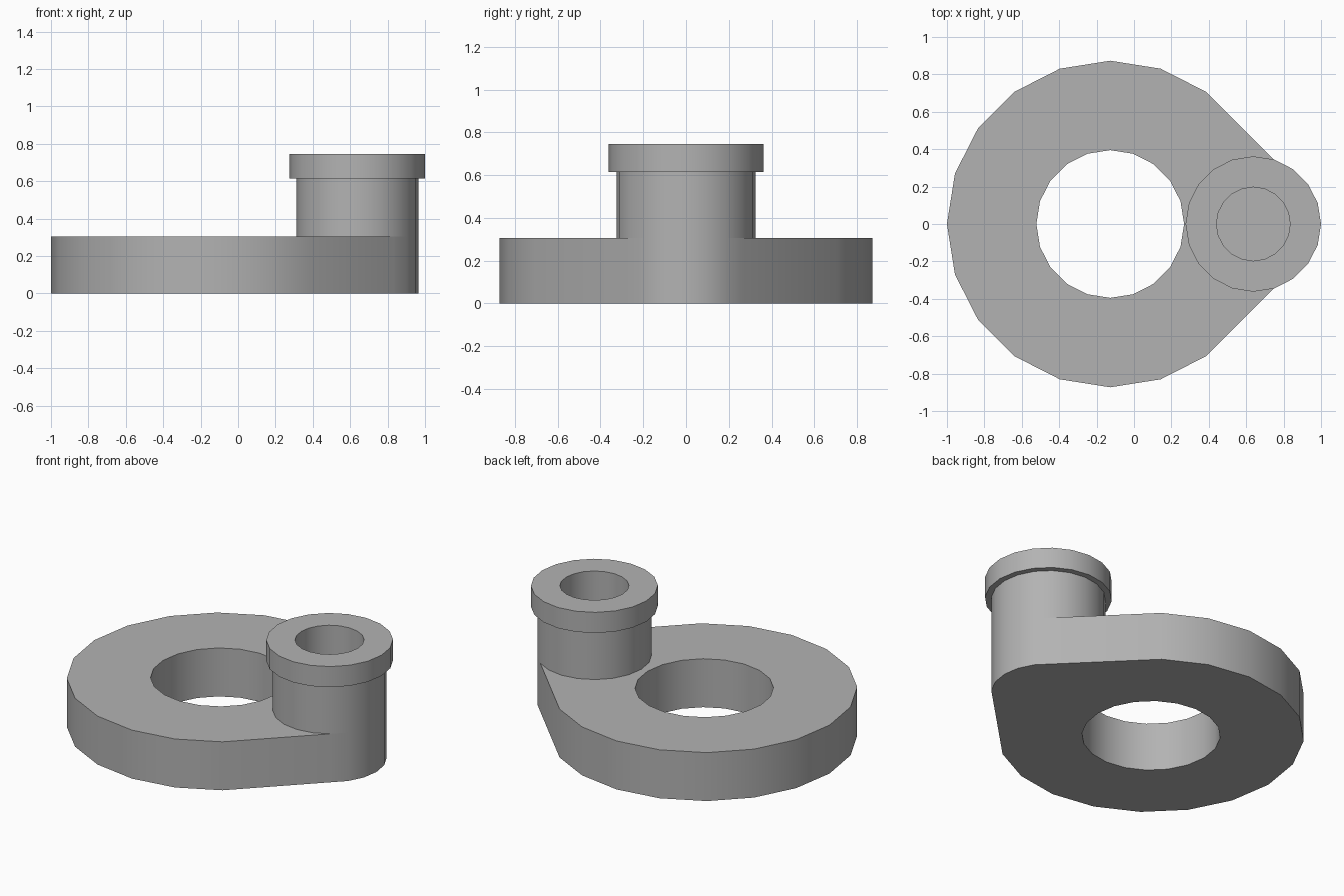
import bpy, bmesh
from math import cos, sin, tau, radians

cube = bpy.data.objects.get("Cube")
if cube:
    bpy.data.objects.remove(cube)

SIDES = 20
RING_X, RING_R, HOLE_R = -0.127, 0.873, 0.395
NECK_X, NECK_R, COLLAR_R, BORE_R = 0.638, 0.326, 0.362, 0.197
PLATE_Z, COLLAR_Z, TOP_Z = 0.305, 0.615, 0.745

grey = bpy.data.materials.new("plain grey")
grey.use_nodes = True
colour = (0.45, 0.45, 0.45, 1)
grey.diffuse_color = colour
grey.node_tree.nodes["Principled BSDF"].inputs["Base Color"].default_value = colour


def arc(x, r, first, last):
    """Corners of a regular polygon, from one corner number to another."""
    return [(x + r * cos(tau * i / SIDES), r * sin(tau * i / SIDES))
            for i in range(first, last + 1)]


def finish(bm, name):
    bmesh.ops.recalc_face_normals(bm, faces=bm.faces)
    mesh = bpy.data.meshes.new(name)
    bm.to_mesh(mesh)
    bm.free()
    mesh.materials.append(grey)
    obj = bpy.data.objects.new(name, mesh)
    bpy.context.collection.objects.link(obj)
    bpy.ops.object.select_all(action="DESELECT")
    obj.select_set(True)
    bpy.context.view_layer.objects.active = obj
    bpy.ops.object.shade_smooth_by_angle(angle=radians(30))


# Base plate: a ring whose outline runs straight out to the neck, with a through hole
bm = bmesh.new()
outline = arc(RING_X, RING_R, 3, SIDES - 3) + arc(NECK_X, NECK_R, -3, 3)
for loop in (outline, arc(RING_X, HOLE_R, 0, SIDES - 1)):
    verts = [bm.verts.new((x, y, 0)) for x, y in loop]
    for a, b in zip(verts, verts[1:] + verts[:1]):
        bm.edges.new((a, b))
bmesh.ops.triangle_fill(bm, use_beauty=True, edges=bm.edges[:], normal=(0, 0, 1))
# Keep the bottom faces and raise a copy of them for the top
raised = bmesh.ops.extrude_face_region(bm, geom=bm.faces[:], use_keep_orig=True)["geom"]
bmesh.ops.translate(bm, vec=(0, 0, PLATE_Z),
                    verts=[v for v in raised if isinstance(v, bmesh.types.BMVert)])
finish(bm, "base_plate")

# Neck and collar: one turned profile with a blind bore
bm = bmesh.new()
profile = [(BORE_R, PLATE_Z), (BORE_R, TOP_Z), (COLLAR_R, TOP_Z),
           (COLLAR_R, COLLAR_Z), (NECK_R, COLLAR_Z), (NECK_R, PLATE_Z)]
rings = [[bm.verts.new((x, y, z)) for x, y in arc(NECK_X, r, 0, SIDES - 1)]
         for r, z in profile]
for low, high in zip(rings, rings[1:]):
    for i in range(SIDES):
        j = (i + 1) % SIDES
        bm.faces.new((low[i], low[j], high[j], high[i]))
finish(bm, "collared_neck")
